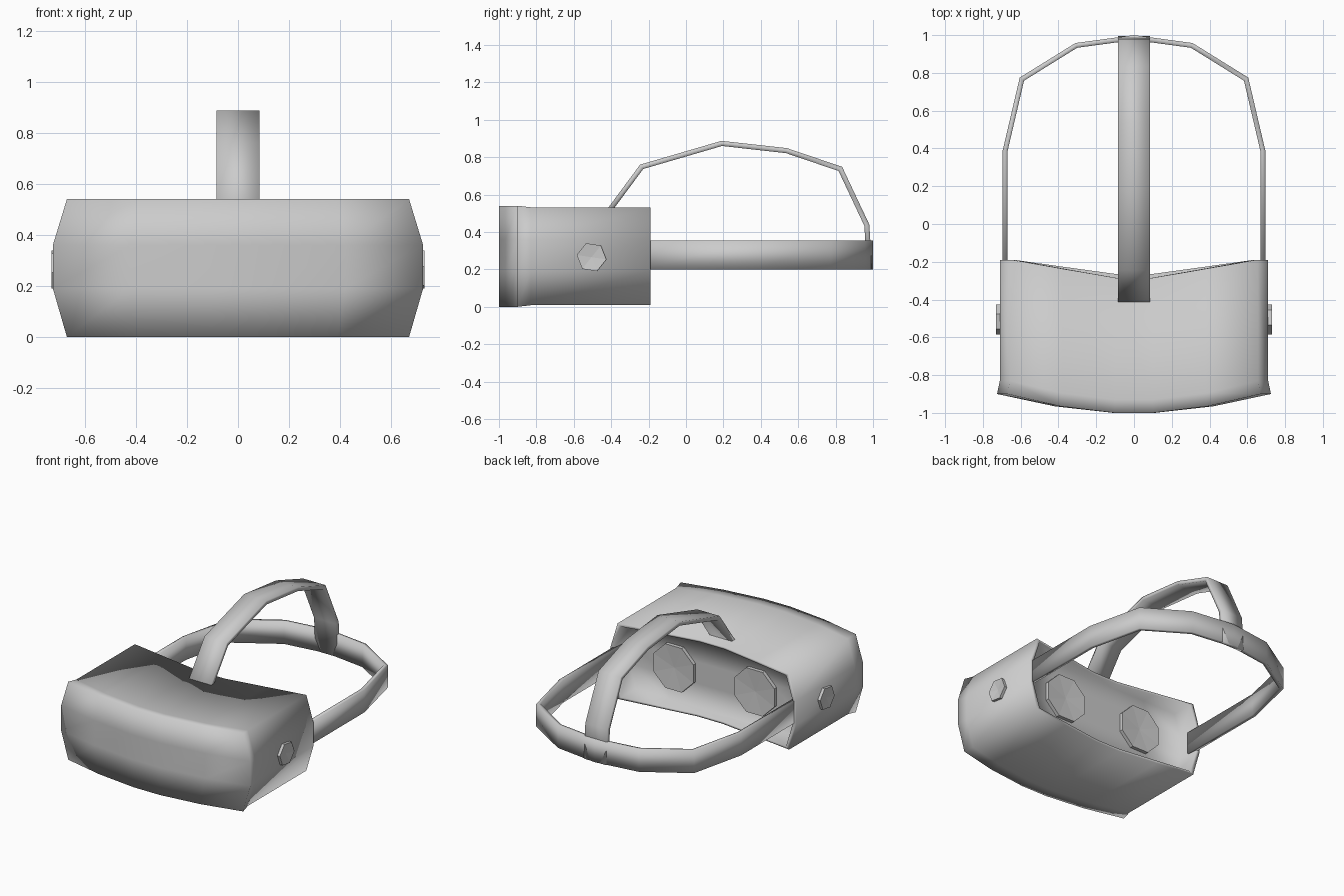
import bpy, bmesh, math
from mathutils import Vector

if "Cube" in bpy.data.objects:
    bpy.data.objects.remove(bpy.data.objects["Cube"])

ROWS = [(0.0, 0.67), (0.19, 0.725), (0.36, 0.725), (0.54, 0.67)]   # height, half width
COLS = [-1, -0.58, -0.15, 0.15, 0.58, 1]
NR, NC = len(ROWS), len(COLS)
EDGE = ([(0, c) for c in range(NC)] + [(r, NC - 1) for r in range(1, NR)]
        + [(NR - 1, c) for c in range(NC - 2, -1, -1)] + [(r, 0) for r in range(NR - 2, 0, -1)])


def finish(bm, name, smooth=True):
    bmesh.ops.recalc_face_normals(bm, faces=bm.faces)
    mesh = bpy.data.meshes.new(name)
    bm.to_mesh(mesh)
    bm.free()
    for p in mesh.polygons:
        p.use_smooth = smooth
    ob = bpy.data.objects.new(name, mesh)
    bpy.context.collection.objects.link(ob)
    return ob


def front_y(t, r):
    return {1: -0.90, 0.58: -0.965}.get(abs(t), -1.0)


def rear_y(t, r):
    mid = -0.265 if r < 2 else -0.285
    return -0.19 + (mid + 0.19) * {1: 0, 0.58: 0.5}.get(abs(t), 1)


def layer(bm, yfun, sx, sz, keys):
    """One cross-section of the housing, bent by yfun."""
    out = {}
    for r, c in keys:
        z, w = ROWS[r]
        t = COLS[c]
        out[r, c] = bm.verts.new((t * w * sx, yfun(t, r), 0.27 + (z - 0.27) * sz))
    return out


def fill(bm, g):
    for r in range(NR - 1):
        for c in range(NC - 1):
            bm.faces.new((g[r, c], g[r, c + 1], g[r + 1, c + 1], g[r + 1, c]))


# Housing: curved front, lip, side walls, rear rim and recessed eye panel
GRID = [(r, c) for r in range(NR) for c in range(NC)]
bm = bmesh.new()
layers = [
    layer(bm, front_y, 1, 1, GRID),
    layer(bm, lambda t, r: front_y(t, r) + 0.07, 0.98, 0.97, EDGE),
    layer(bm, rear_y, 0.98, 0.97, EDGE),
    layer(bm, rear_y, 0.945, 0.91, EDGE),
    layer(bm, lambda t, r: -0.33, 0.92, 0.87, GRID),
]
for a, b in zip(layers, layers[1:]):
    for k, n in zip(EDGE, EDGE[1:] + EDGE[:1]):
        bm.faces.new((a[k], a[n], b[n], b[k]))
fill(bm, layers[0])
fill(bm, layers[-1])
finish(bm, "housing")


def strap(name, pts, thick, to3d, lo, hi):
    """Flat band: 2D outer path, mitred inner offset, spread from lo to hi across."""
    pts = [Vector(p) for p in pts]
    inner = []
    for i, p in enumerate(pts):
        ns = []
        for a, b in ((i - 1, i), (i, i + 1)):
            if a >= 0 and b < len(pts):
                d = (pts[b] - pts[a]).normalized()
                ns.append(Vector((d.y, -d.x)))
        n = sum(ns, Vector((0, 0))).normalized()
        inner.append(p + n * thick / n.dot(ns[0]))
    bm = bmesh.new()
    rings = [[bm.verts.new(to3d(q, w)) for q, w in ((o, lo), (o, hi), (i, hi), (i, lo))]
             for o, i in zip(pts, inner)]
    for a, b in zip(rings, rings[1:]):
        for k in range(4):
            bm.faces.new((a[k], a[k - 1], b[k - 1], b[k]))
    bm.faces.new(rings[0])
    bm.faces.new(rings[-1])
    return finish(bm, name)


# Head band around the back, mirrored from the left half
half = [(-0.695, -0.26), (-0.695, 0.39), (-0.605, 0.775), (-0.31, 0.958)]
band = half + [(0, 1.0)] + [(-x, y) for x, y in reversed(half)]
strap("head_band", band, 0.026, lambda q, w: (q.x, q.y, w), 0.2, 0.355)

# Strap over the top of the head
top = [(-0.46, 0.47), (-0.245, 0.76), (0.19, 0.887), (0.54, 0.848),
       (0.835, 0.748), (0.98, 0.44), (0.995, 0.2)]
strap("top_strap", top, 0.027, lambda q, w: (w, q.x, q.y), -0.085, 0.085)


def disc(name, centre, normal, radius, depth, sides, dish, turn=0):
    """Low-poly disc whose outer face sinks to a point by dish."""
    bm = bmesh.new()
    n = Vector(normal)
    u = n.cross(Vector((0, 0, 1)))
    rings = []
    for d in (0, depth):
        rings.append([])
        for i in range(sides):
            a = turn + math.tau * i / sides
            rings[-1].append(bm.verts.new(Vector(centre) + n * d + u * math.cos(a) * radius
                                          + Vector((0, 0, math.sin(a) * radius))))
    mid = bm.verts.new(Vector(centre) + n * (depth - dish))
    for i in range(sides):
        bm.faces.new((rings[0][i - 1], rings[0][i], rings[1][i], rings[1][i - 1]))
        bm.faces.new((rings[1][i - 1], rings[1][i], mid))
    return finish(bm, name, False)


# Eye lenses and side knobs
for s, side in ((1, "right"), (-1, "left")):
    disc("lens_" + side, (0.31 * s, -0.335, 0.27), (0, 1, 0), 0.165, 0.03, 8, 0.01, math.pi / 8)
    disc("side_knob_" + side, (0.705 * s, -0.505, 0.265), (s, 0, 0), 0.08, 0.025, 6, 0.01, 0.15)
